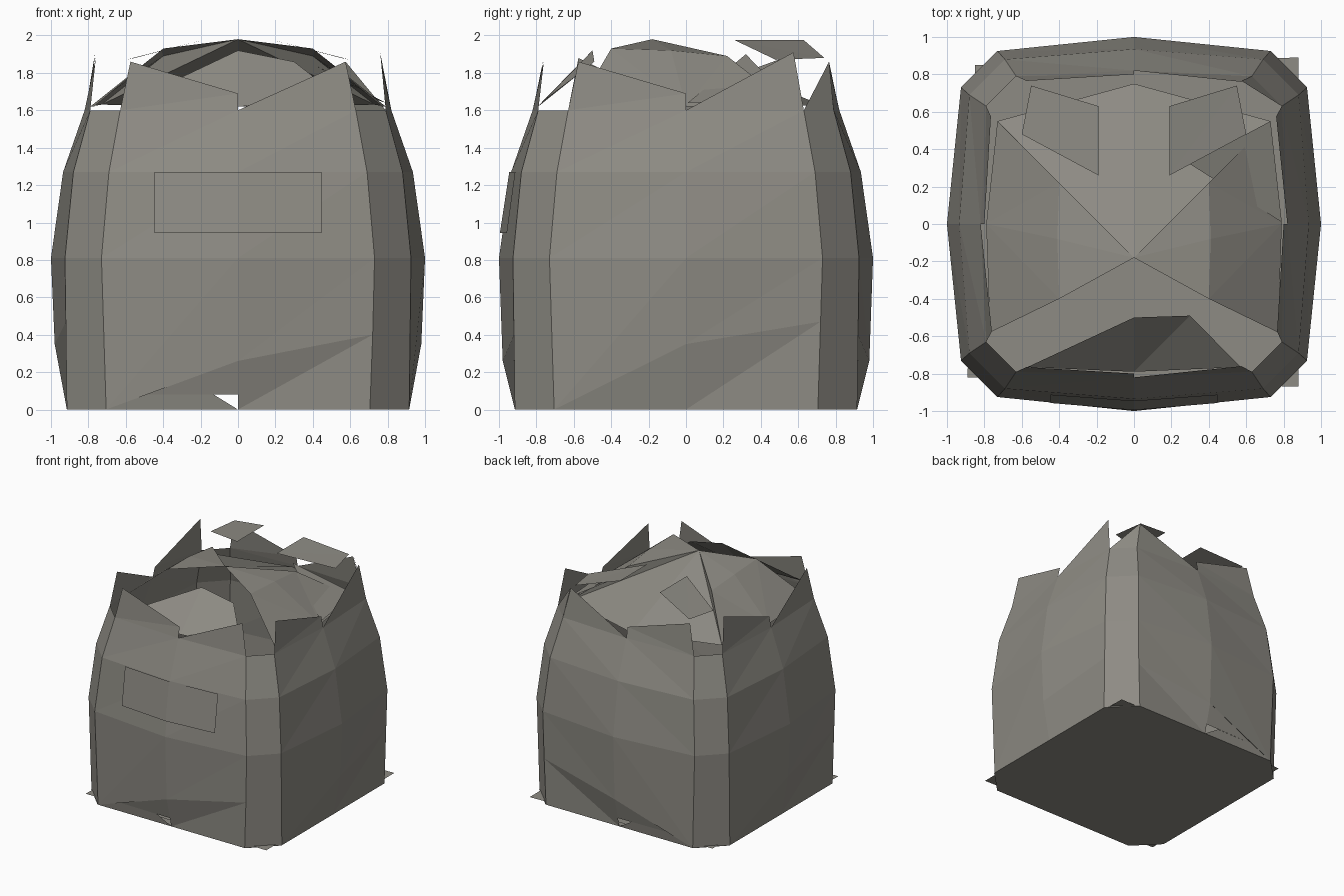
import bpy
import bmesh
from math import pi
from mathutils import Matrix, Vector

cube = bpy.data.objects.get("Cube")
if cube:
    bpy.data.objects.remove(cube, do_unlink=True)

# One weathered grey material
stone = bpy.data.materials.new("warm_grey")
stone.use_nodes = True
COLOUR = (0.27, 0.26, 0.23, 1)
stone.diffuse_color = COLOUR
bsdf = next(n for n in stone.node_tree.nodes if n.type == "BSDF_PRINCIPLED")
bsdf.inputs["Base Color"].default_value = COLOUR
bsdf.inputs["Roughness"].default_value = 0.9


def build(name, polygons, turn=0):
    """Make a flat-shaded shell from polygons, turned about z by quarter turns."""
    bm = bmesh.new()
    for poly in polygons:
        points = []
        for p in poly:
            if Vector(p) not in points:
                points.append(Vector(p))
        if len(points) > 2:
            bm.faces.new([bm.verts.new(p) for p in points])
    bmesh.ops.remove_doubles(bm, verts=bm.verts, dist=0.0005)
    bmesh.ops.rotate(bm, verts=bm.verts, matrix=Matrix.Rotation(turn * pi / 2, 3, "Z"))
    mesh = bpy.data.meshes.new(name)
    bm.to_mesh(mesh)
    bm.free()
    mesh.materials.append(stone)
    obj = bpy.data.objects.new(name, mesh)
    bpy.context.scene.collection.objects.link(obj)


def flipped(polygons):
    """Reflect the polygons in x = 0, keeping them facing outward."""
    return [[(-x, y, z) for x, y, z in reversed(p)] for p in polygons]


def mirrored(polygons):
    return polygons + flipped(polygons)


# Wall profile: height, bulge at the middle, depth at the edge, half width
PROFILE = [(0.81, 1.0, 0.925, 0.73), (1.27, 0.935, 0.88, 0.69), (1.6, 0.82, 0.79, 0.63)]
BASE_L, BASE_M, BASE_R = (-0.705, -0.915, 0), (0, -0.915, 0), (0.705, -0.915, 0)


def wall(name, turn, mid_z, right_z, notch, tip_l, tip_r, flip=False):
    """One bulging wall with a creased foot and a torn upper edge."""
    mid = (0, -0.98, mid_z)
    right = (0.72, -0.92, right_z)
    rows = [(BASE_L, mid, right)]
    rows += [((-w, -e, z), (0, -m, z), (w, -e, z)) for z, m, e, w in PROFILE]
    polys = []
    for low, high in zip(rows, rows[1:]):
        for i in range(2):
            polys += [[low[i], low[i + 1], high[i + 1]], [low[i], high[i + 1], high[i]]]
    # Foot below the crease
    polys += [[BASE_M, right, mid], [BASE_M, BASE_R, right]]
    if notch:
        a, b, c = (-0.5, -0.925, 0.08), (-0.13, -0.93, 0.08), (0, -0.935, 0.08)
        polys += [[BASE_L, BASE_M, b, a], [a, c, mid], [BASE_L, a, mid]]
    else:
        polys.append([BASE_L, BASE_M, mid])
    # Torn points at both corners
    l, m, r = rows[-1]
    slit = (0, -0.8, 1.69)
    polys += [[l, m, slit], [l, slit, (-0.575, -0.765, tip_l)], [m, r, (0.575, -0.76, tip_r)]]
    build(name, flipped(polys) if flip else polys, turn)


wall("front_wall", 0, 0.26, 0.4, True, 1.86, 1.86)
wall("right_wall", 1, 0.35, 0.47, False, 1.86, 1.91)
wall("back_wall", 2, 0.26, 0.4, True, 1.86, 1.86, flip=True)
wall("left_wall", 3, 0.35, 0.47, False, 1.9, 1.88)

# Bevelled corner strips
strip_rows = [(0, 0, 0.915, 0.705)] + PROFILE
for turn, name in enumerate(("front_right", "back_right", "back_left", "front_left")):
    strip = [[(w, -e, z), (e, -w, z), (e2, -w2, z2), (w2, -e2, z2)]
             for (z, m, e, w), (z2, m2, e2, w2) in zip(strip_rows, strip_rows[1:])]
    build(name + "_corner", strip, turn)

# Torn point left standing on one corner
build("corner_point", [[(0.79, 0.63, 1.6), (0.63, 0.79, 1.6), (0.575, 0.765, 1.86)]])

# Base with slightly protruding corners
build("base", [[(-0.71, -0.915, 0), (-0.915, -0.71, 0), (-0.915, 0.71, 0), (-0.71, 0.915, 0),
                (0.71, 0.915, 0), (0.915, 0.71, 0), (0.915, -0.71, 0), (0.71, -0.915, 0)],
               [(-0.89, -0.82, 0.01), (0.88, -0.87, 0.01), (0.88, 0.89, 0.01), (-0.85, 0.85, 0.01)]])

# Thin front plate following the bulge
build("front_plate", mirrored([[(0, -0.995, 0.945), (0.447, -0.957, 0.945),
                                (0.447, -0.912, 1.27), (0, -0.945, 1.27)]]))

# Folded lid, open toward the front: a ridge ring that drops to the wall tops
peak = (0, -0.18, 1.98)
ridge = [(0.4, -0.4, 1.93), (0.41, -0.08, 1.92), (0.4, 0.22, 1.89)]
front_rim, side_rim, back_rim = (0.77, -0.58, 1.62), (0.79, 0, 1.62), (0.73, 0.55, 1.63)
build("lid", mirrored([
    [peak, ridge[0], ridge[1]], [peak, ridge[1], ridge[2]],
    [peak, ridge[2], back_rim], [peak, back_rim, (0, 0.75, 1.62)],
    [ridge[0], front_rim, side_rim], [ridge[0], side_rim, ridge[1]],
    [ridge[1], side_rim, ridge[2]], [ridge[2], side_rim, back_rim]]))

# Front flap leaning in
flap = [(-0.57, -0.765, 1.65), (0, -0.5, 1.92), (0.3, -0.49, 1.86), (0.57, -0.765, 1.65)]
foot = (0, -0.79, 1.62)
build("front_flap", [[foot, b, a] for a, b in zip(flap, flap[1:])])

# Loose shards on the right and the back
build("side_shard", [[(0.79, 0.01, 1.64), (0.73, 0.55, 1.66), (0.3, 0.32, 1.9)]])
build("back_flaps", mirrored([
    [(0.19, 0.26, 1.975), (0.55, 0.74, 1.88), (0.19, 0.63, 1.975)],
    [(0.19, 0.26, 1.975), (0.6, 0.48, 1.87), (0.55, 0.74, 1.88)]]))
